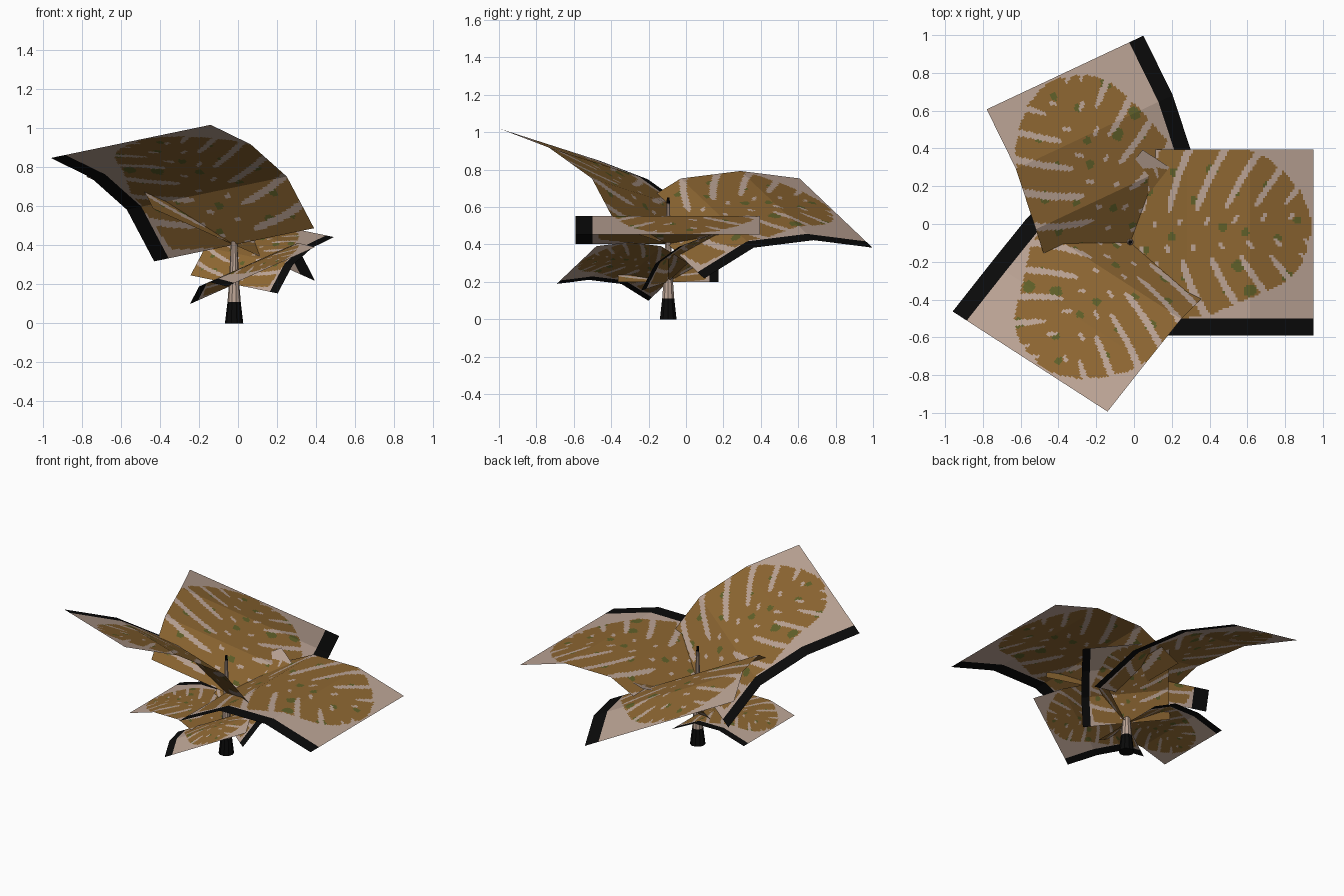
import bpy, math, random
from mathutils import Vector

if "Cube" in bpy.data.objects:
    bpy.data.objects.remove(bpy.data.objects["Cube"])

def mat(name, col):
    m = bpy.data.materials.new(name)
    m.diffuse_color = (*col, 1)
    m.use_nodes = True
    m.node_tree.nodes["Principled BSDF"].inputs["Base Color"].default_value = m.diffuse_color
    return m

BEIGE = mat("pale beige", (0.50, 0.37, 0.30))
BROWN = mat("ochre brown", (0.27, 0.135, 0.032))
GREEN = mat("olive green", (0.117, 0.117, 0.022))
BLACK = mat("black", (0.003, 0.003, 0.003))

# leaf outline, right limit and left limit of the painted area along the length
RIGHT = [(0, .86), (.3, .905), (.43, .90), (.59, .83), (.76, .76), (.876, .70), (.95, .60), (.99, .44), (1, .4)]
LEFT = [(0, 0), (.66, 0), (.76, .05), (.845, .12), (.93, .22), (.98, .34), (.99, .42), (1, .45)]

def lerp(table, u):
    for (a, p), (b, q) in zip(table, table[1:]):
        if u <= b:
            return p + (q - p) * (u - a) / (b - a)
    return table[-1][1]

# green spots
random.seed(4)
SPOTS = []
while len(SPOTS) < 20:
    p = (random.uniform(.05, .93), random.uniform(.04, .84), random.uniform(.018, .034))
    if all(math.hypot(p[0] - q[0], p[1] - q[1]) > .12 for q in SPOTS):
        SPOTS.append(p)

def paint(u, v):
    """0 beige, 1 brown, 2 green, 3 black across the leaf card"""
    if v > .91:
        return 3
    if not lerp(LEFT, u) <= v <= lerp(RIGHT, u):
        return 0
    # slits fanning out from the midrib, and small holes beside it
    side = v - (.48 - .06 * u)
    t = abs(side)
    root = (u + .12 * t - .5 * t * t) / (1 + .9 * t)
    phase = root / .14 + (.5 if side > 0 else 0)
    frac = abs(phase - math.floor(phase) - .5)
    if .13 < t and frac < .12 * min(1, (t - .08) / .1):
        return 0
    if .05 < t < .09 and frac > .42:
        return 0
    if any(math.hypot(u - a, v - b) < r for a, b, r in SPOTS):
        return 2
    return 1

SEG, NV = 30, 88   # rows per bend segment, columns across

def leaf(name, base, path, width, scale, turn):
    pts = [Vector((0, 0, 0))] + [Vector(p) for p in path]
    w = Vector(width)
    def place(p):
        p = p * scale
        if turn:
            p = Vector((-p.x, -p.y, p.z))
        return p + Vector(base)
    n = SEG * 3
    verts = []
    for i in range(n + 1):
        k = min(i // SEG, 2)
        c = pts[k].lerp(pts[k + 1], i / SEG - k)
        verts += [place(c + w * (j / NV - .5)) for j in range(NV + 1)]
    faces, ids = [], []
    for i in range(n):
        for j in range(NV):
            a = i * (NV + 1) + j
            b = a + NV + 1
            faces.append((a + 1, b + 1, b, a))
            ids.append(paint((i + .5) / n, (j + .5) / NV))
    me = bpy.data.meshes.new(name)
    me.from_pydata(verts, [], faces)
    for m in (BEIGE, BROWN, GREEN, BLACK):
        me.materials.append(m)
    me.polygons.foreach_set("material_index", ids)
    me.update()
    bpy.context.collection.objects.link(bpy.data.objects.new(name, me))

# three bent leaf cards, repeated smaller and turned half round lower down
SHAPES = {
    "right": ([(.30, 0, .148), (.635, 0, .15), (.97, 0, .05)], (0, -.985, 0)),
    "back": ([(-.085, .265, .165), (-.19, .585, .205), (-.345, .90, .165)], (.83, .39, -.37)),
    "front": ([(-.14, -.14, .265), (-.325, -.37, .43), (-.53, -.63, .53)], (-.82, .53, -.17)),
}
for key, (path, width) in SHAPES.items():
    leaf("upper_leaf_" + key, (-.02, -.098, .403), path, width, 1, False)
    leaf("lower_leaf_" + key, (-.02, -.095, .20), path, width, .545, True)

# tapered stem, black at the foot and the tip
SIDES = 10
rings = [(0, .047), (.11, .034), (.2, .027), (.4, .017), (.62, .009), (.65, .008)]
verts = [(-.02 + r * math.cos(2 * math.pi * s / SIDES), -.095 + r * math.sin(2 * math.pi * s / SIDES), z)
         for z, r in rings for s in range(SIDES)]
faces, ids = [], []
for k in range(len(rings) - 1):
    for s in range(SIDES):
        a, b = k * SIDES + s, k * SIDES + (s + 1) % SIDES
        faces.append((a, b, b + SIDES, a + SIDES))
        ids.append(1 if k in (0, len(rings) - 2) else 0)
faces += [tuple(reversed(range(SIDES))), tuple(range(len(verts) - SIDES, len(verts)))]
ids += [1, 1]
me = bpy.data.meshes.new("stem")
me.from_pydata(verts, [], faces)
me.materials.append(BEIGE)
me.materials.append(BLACK)
me.polygons.foreach_set("material_index", ids)
me.update()
bpy.context.collection.objects.link(bpy.data.objects.new("stem", me))
